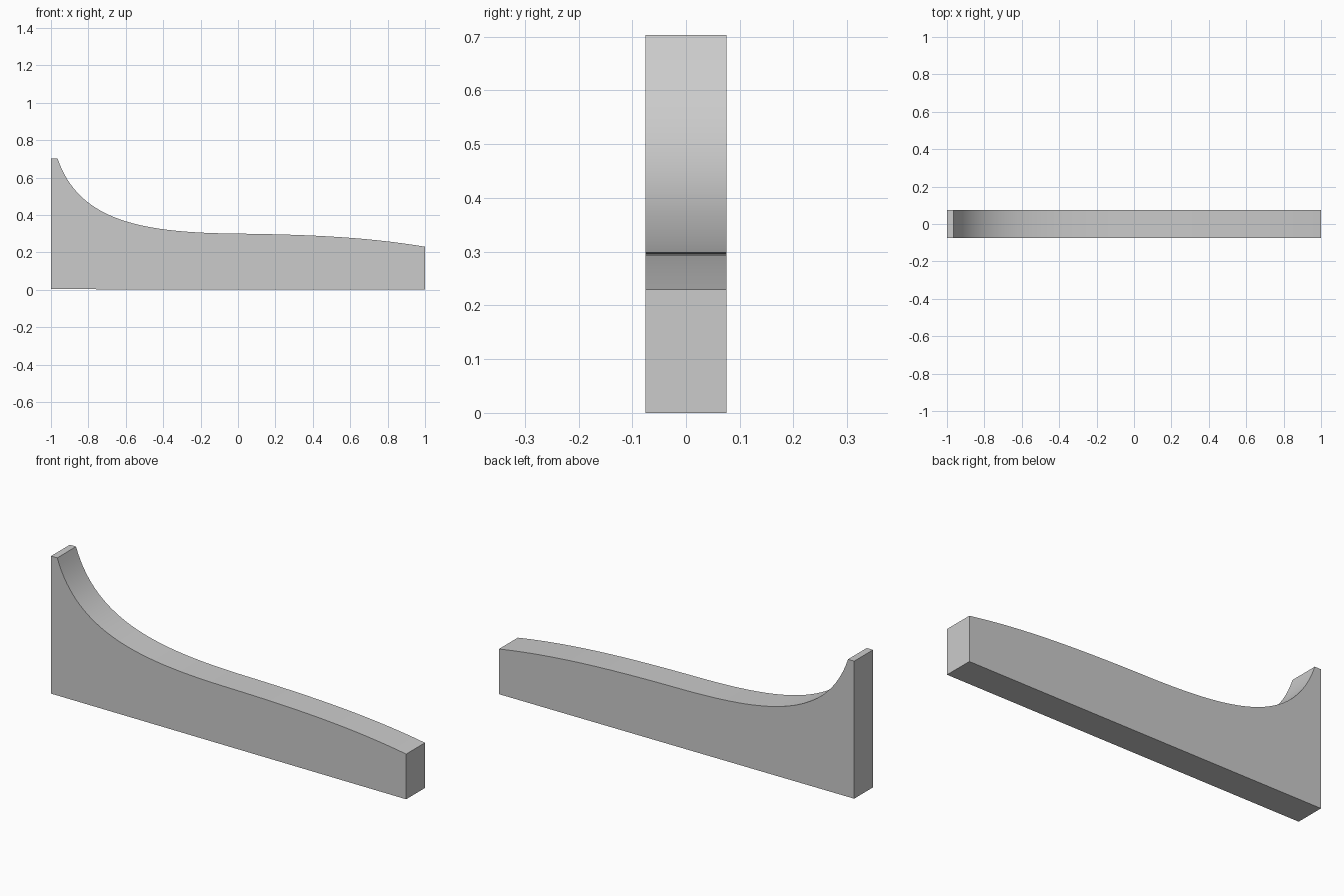
import bpy, bmesh
from mathutils import Vector
from mathutils.geometry import interpolate_bezier

if "Cube" in bpy.data.objects:
    bpy.data.objects.remove(bpy.data.objects["Cube"])

HALF_WIDTH = 0.0755


def bezier(points, count):
    return interpolate_bezier(*[Vector((x, 0, z)) for x, z in points], count)


# Sweeping upper edge: steep hollow flowing into a gentle crown
hollow = bezier([(-0.965, 0.703), (-0.85, 0.36), (-0.5, 0.305), (0, 0.30)], 33)
crown = bezier([(0, 0.30), (0.4, 0.295), (0.7, 0.28), (1, 0.23)], 25)
top_edge = hollow + crown[1:]

# Closed side profile with flat ends and base
profile = [Vector((1, 0, 0)), Vector((-1, 0, 0.003)), Vector((-1, 0, 0.703))] + top_edge

# Extrude the profile across the width
bm = bmesh.new()
side = bm.faces.new([bm.verts.new((p.x, -HALF_WIDTH, p.z)) for p in profile])
extruded = bmesh.ops.extrude_face_region(bm, geom=[side], use_keep_orig=True)
moved = [g for g in extruded["geom"] if isinstance(g, bmesh.types.BMVert)]
bmesh.ops.translate(bm, verts=moved, vec=(0, 2 * HALF_WIDTH, 0))
bmesh.ops.recalc_face_normals(bm, faces=bm.faces)
mesh = bpy.data.meshes.new("curved_bracket")
bm.to_mesh(mesh)
bm.free()

bracket = bpy.data.objects.new("curved_bracket", mesh)
bpy.context.collection.objects.link(bracket)

# Smooth the curved edge, keep the corners sharp
bpy.context.view_layer.objects.active = bracket
bracket.select_set(True)
bpy.ops.object.shade_smooth_by_angle()
